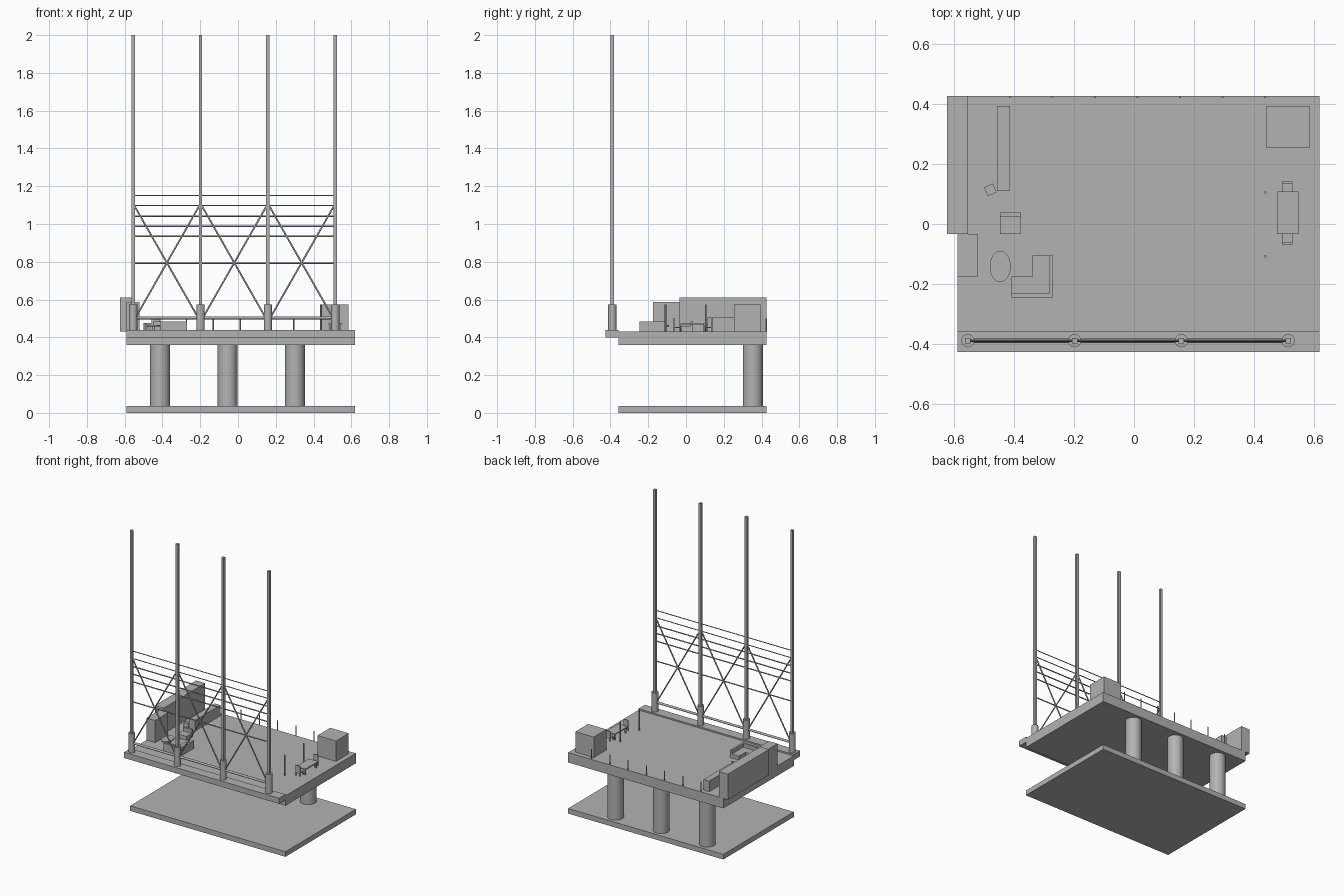
import bpy
import math
from mathutils import Vector

cube = bpy.data.objects.get("Cube")
if cube:
    bpy.data.objects.remove(cube, do_unlink=True)

grey = bpy.data.materials.new("plain_grey")
grey.use_nodes = True
grey.diffuse_color = (0.45, 0.45, 0.45, 1)
grey.node_tree.nodes["Principled BSDF"].inputs["Base Color"].default_value = (0.45, 0.45, 0.45, 1)


def finish(name):
    ob = bpy.context.object
    ob.name = name
    ob.data.materials.append(grey)
    return ob


def box(name, x0, x1, y0, y1, z0, z1, turn=0):
    """Box given by its limits, optionally turned about its own vertical axis."""
    bpy.ops.mesh.primitive_cube_add(size=1, location=((x0 + x1) / 2, (y0 + y1) / 2, (z0 + z1) / 2))
    ob = finish(name)
    ob.scale = (x1 - x0, y1 - y0, z1 - z0)
    ob.rotation_euler.z = turn
    return ob


def rod(name, a, b, radius, sides=8):
    """Round bar between two points."""
    a, b = Vector(a), Vector(b)
    bpy.ops.mesh.primitive_cylinder_add(vertices=sides, radius=radius, depth=(b - a).length,
                                        location=(a + b) / 2)
    ob = finish(name)
    ob.rotation_euler = (b - a).to_track_quat("Z", "Y").to_euler()
    bpy.ops.object.shade_smooth_by_angle(angle=math.radians(50))
    return ob


DECK = 0.43
LEFT, RIGHT = -0.59, 0.62
BACK, FRONT = 0.427, -0.357

# Ground slab, deck, raised front ledge
box("ground_slab", LEFT, RIGHT, FRONT, BACK, 0, 0.036)
box("deck", LEFT, RIGHT, FRONT, BACK, 0.36, DECK)
box("front_ledge", LEFT, RIGHT, -0.427, FRONT, 0.40, 0.44)

# Support columns under the back of the deck
for x in (-0.413, -0.055, 0.301):
    rod("support_column", (x, 0.354, 0.036), (x, 0.354, 0.36), 0.053, 32)

# Masts standing in round sockets
MAST_Y = -0.39
masts = [-0.555 + i * 0.3567 for i in range(4)]
for x in masts:
    rod("mast_socket", (x, MAST_Y, 0.44), (x, MAST_Y, 0.574), 0.022, 24)
    box("mast", x - 0.009, x + 0.009, MAST_Y - 0.009, MAST_Y + 0.009, 0.44, 2.0)

# Horizontal cables and lower rail
for z, r in ((1.15, 0.003), (1.098, 0.003), (1.042, 0.004), (0.988, 0.004),
             (0.934, 0.004), (0.793, 0.004)):
    rod("cable", (masts[0], MAST_Y, z), (masts[-1], MAST_Y, z), r)
rod("lower_rail", (masts[0], MAST_Y, 0.503), (masts[-1], MAST_Y, 0.503), 0.008)

# Cross bracing in each bay
for a, b in zip(masts, masts[1:]):
    rod("brace", (a, MAST_Y, 1.108), (b, MAST_Y, 0.482), 0.0045)
    rod("brace", (a, MAST_Y, 0.482), (b, MAST_Y, 1.108), 0.0045)

# Short posts along the back edge, two taller posts at the side
for i in range(7):
    x = -0.415 + i * 0.1422
    rod("edge_post", (x, 0.424, DECK), (x, 0.424, 0.50), 0.0035)
for y in (-0.108, 0.105):
    rod("tall_post", (0.439, y, DECK), (0.439, y, 0.574), 0.0045)

# Wall cabinets and storage box
box("tall_cabinet", -0.625, -0.555, -0.034, BACK, DECK, 0.61)
box("low_cabinet", LEFT, -0.522, -0.176, -0.034, DECK, 0.586)
box("storage_box", 0.442, 0.586, 0.254, 0.395, DECK, 0.574)

# Counter and turned stool
box("counter", -0.458, -0.414, 0.11, 0.395, DECK, 0.505)
box("stool", -0.496, -0.464, 0.098, 0.13, DECK, 0.475, math.radians(24))

# Corner sofa
box("sofa_seat", -0.41, -0.284, -0.232, -0.176, DECK, 0.458)
box("sofa_side_seat", -0.34, -0.284, -0.176, -0.105, DECK, 0.458)
box("sofa_back", -0.41, -0.27, -0.246, -0.232, DECK, 0.484)
box("sofa_side_back", -0.284, -0.27, -0.232, -0.105, DECK, 0.484)

# Armchair
box("armchair_seat", -0.447, -0.377, -0.034, 0.024, DECK, 0.458)
box("armchair_back", -0.447, -0.377, 0.024, 0.038, DECK, 0.484)

# Oval coffee table
top = rod("oval_table_top", (-0.447, -0.142, 0.458), (-0.447, -0.142, 0.466), 1, 32)
top.scale = (0.035, 0.052, 1)
rod("oval_table_leg", (-0.447, -0.142, DECK), (-0.447, -0.142, 0.458), 0.008, 12)

# Dining table with a chair at each end
box("dining_table_top", 0.478, 0.55, -0.034, 0.108, 0.468, 0.476)
for x in (0.484, 0.538):
    for y in (-0.028, 0.096):
        box("dining_table_leg", x, x + 0.006, y, y + 0.006, DECK, 0.468)
for side in (-1, 1):
    def end(u):
        return 0.037 + side * u
    y_in, y_mid, y_out = end(0.064), end(0.099), end(0.105)
    box("chair_seat", 0.494, 0.53, min(y_in, y_out), max(y_in, y_out), 0.45, 0.456)
    box("chair_back", 0.494, 0.53, min(y_mid, y_out), max(y_mid, y_out), 0.456, 0.503)
    for x in (0.494, 0.525):
        for y in (y_in, y_mid):
            box("chair_leg", x, x + 0.005, min(y, y + side * 0.005), max(y, y + side * 0.005), DECK, 0.45)
